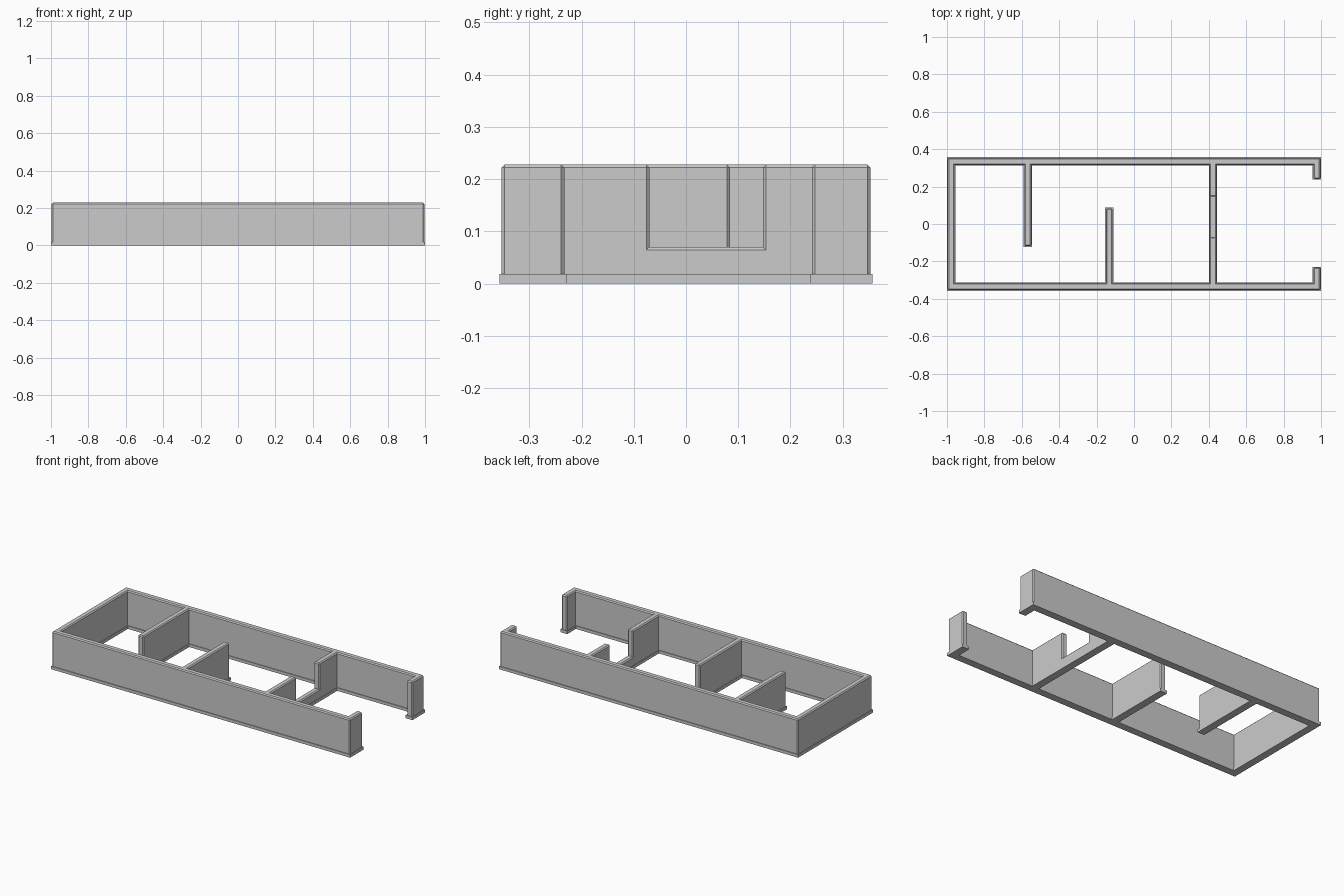
import bpy, bmesh, math

if "Cube" in bpy.data.objects:
    bpy.data.objects.remove(bpy.data.objects["Cube"])

T = 0.045      # skirting width
INSET = 0.004  # wall set-back from skirting
X, Y = 1.0, 0.357

# floor plan rectangles: x0, x1, y0, y1 (skirting footprint)
PLAN = [
    (-X, X, -Y, -Y + T),            # front wall
    (-X, X, Y - T, Y),              # back wall
    (-X, -X + T, -Y, Y),            # left wall
    (X - T, X, -Y, -0.229),         # front doorway return
    (X - T, X, 0.237, Y),           # back doorway return
    (-0.590, -0.545, -0.122, Y),    # back partition
    (-0.155, -0.110, -Y, 0.088),    # front partition
]
ROOM = (0.400, 0.445, -Y, Y)        # cross wall with window opening
WINDOW = (-0.070, 0.147)
SILL, TOP, BASE = 0.070, 0.228, 0.018


def solid_from_boxes(name, boxes, bevel=0.0):
    """Merge overlapping boxes into one clean shell, chamfering convex edges."""
    cuts = [sorted({round(b[a * 2 + s], 5) for b in boxes for s in (0, 1)})
            for a in range(3)]

    def filled(c):
        if any(c[a] < 0 or c[a] > len(cuts[a]) - 2 for a in range(3)):
            return False
        m = [(cuts[a][c[a]] + cuts[a][c[a] + 1]) / 2 for a in range(3)]
        return any(all(b[2 * a] < m[a] < b[2 * a + 1] for a in range(3)) for b in boxes)

    bm = bmesh.new()
    verts = {}

    def vert(idx):
        if idx not in verts:
            verts[idx] = bm.verts.new([cuts[a][idx[a]] for a in range(3)])
        return verts[idx]

    nx, ny, nz = (len(c) - 1 for c in cuts)
    for cell in ((i, j, k) for i in range(nx) for j in range(ny) for k in range(nz)):
        if not filled(cell):
            continue
        for a in range(3):
            u, v = (a + 1) % 3, (a + 2) % 3
            for side in (0, 1):
                nb = list(cell)
                nb[a] += 2 * side - 1
                if filled(nb):
                    continue
                loop = []
                for du, dv in ((0, 0), (1, 0), (1, 1), (0, 1)):
                    p = list(cell)
                    p[a] += side
                    p[u] += du
                    p[v] += dv
                    loop.append(vert(tuple(p)))
                bm.faces.new(loop if side else loop[::-1])
    bm.normal_update()
    if bevel:
        zmin = cuts[2][0]
        edges = [e for e in bm.edges
                 if e.calc_face_angle_signed(0) > 0.5
                 and max(v.co.z for v in e.verts) > zmin + 1e-4]
        bmesh.ops.bevel(bm, geom=edges, offset=bevel, offset_type='OFFSET',
                        segments=1, affect='EDGES', clamp_overlap=False)
    bmesh.ops.dissolve_limit(bm, angle_limit=math.radians(1),
                             verts=bm.verts[:], edges=bm.edges[:])
    me = bpy.data.meshes.new(name)
    bm.to_mesh(me)
    bm.free()
    ob = bpy.data.objects.new(name, me)
    bpy.context.collection.objects.link(ob)
    return ob


def inset(r):
    return (r[0] + INSET, r[1] - INSET, r[2] + INSET, r[3] - INSET)


# skirting that follows the whole plan
solid_from_boxes("skirting", [r + (0.0, BASE) for r in PLAN + [ROOM]])

# walls, with the cross wall split around its window
low = BASE - 0.006
walls = [inset(r) + (low, TOP) for r in PLAN]
x0, x1, y0, y1 = inset(ROOM)
walls += [
    (x0, x1, y0, WINDOW[0], low, TOP),
    (x0, x1, WINDOW[1], y1, low, TOP),
    (x0, x1, y0, y1, low, SILL),
]
solid_from_boxes("walls", walls, bevel=0.006)
